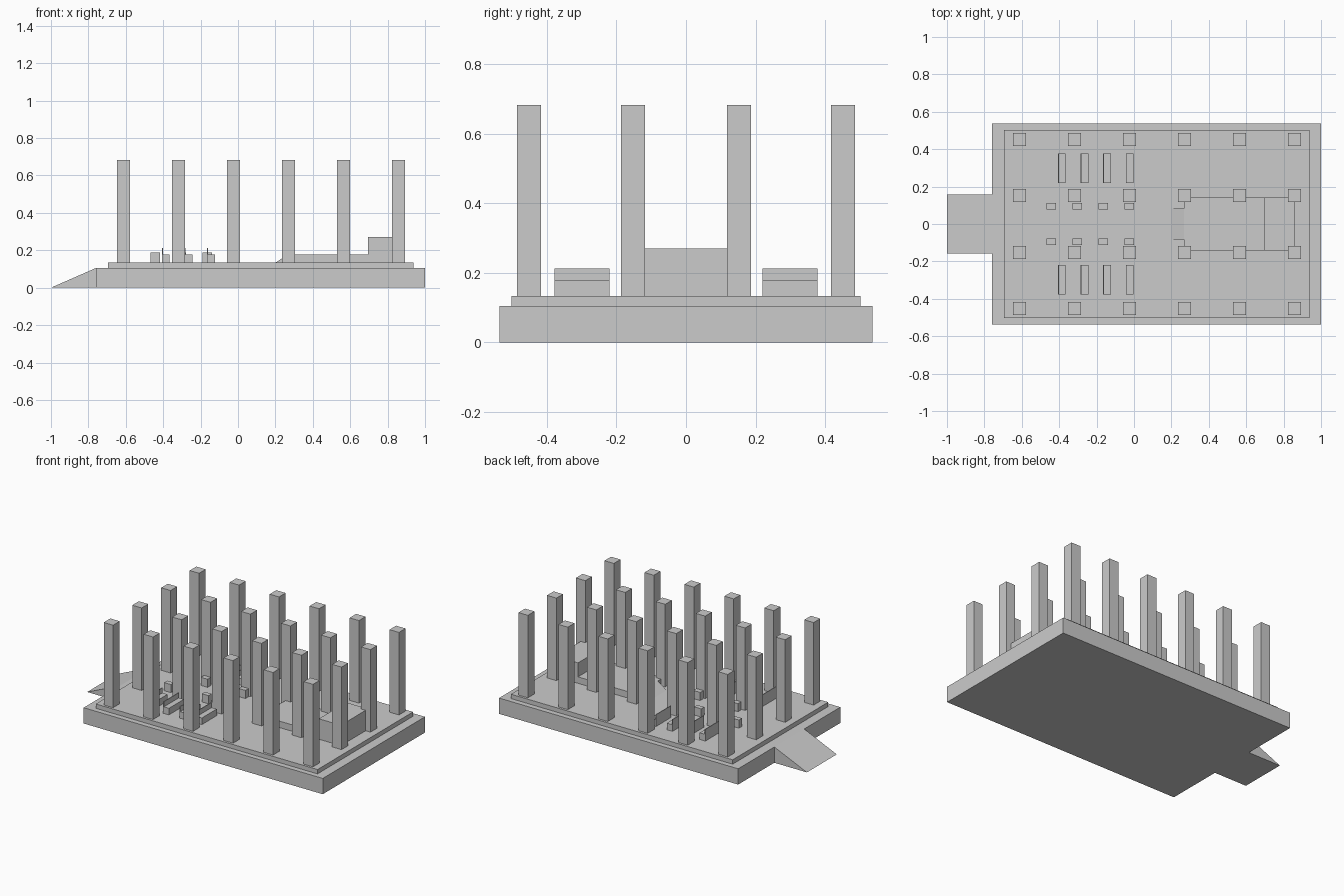
import bpy

if "Cube" in bpy.data.objects:
    bpy.data.objects.remove(bpy.data.objects["Cube"])

FLOOR = 0.134


def mesh(name, verts, faces):
    me = bpy.data.meshes.new(name)
    me.from_pydata(verts, [], faces)
    ob = bpy.data.objects.new(name, me)
    bpy.context.collection.objects.link(ob)
    return ob


def box(name, x0, x1, y0, y1, z0, z1):
    v = [(x, y, z) for z in (z0, z1) for x, y in ((x0, y0), (x1, y0), (x1, y1), (x0, y1))]
    return mesh(name, v, [(3, 2, 1, 0), (4, 5, 6, 7), (0, 1, 5, 4),
                          (1, 2, 6, 5), (2, 3, 7, 6), (3, 0, 4, 7)])


def ramp(name, x0, x1, w, z0, z1):
    # wedge rising towards +x
    v = [(x, y, z) for y in (-w, w) for x, z in ((x0, z0), (x1, z0), (x1, z1))]
    return mesh(name, v, [(0, 1, 2), (5, 4, 3), (0, 3, 4, 1), (1, 4, 5, 2), (2, 5, 3, 0)])


# stepped base and entrance ramp
box("base", -0.76, 1.0, -0.537, 0.537, 0, 0.105)
box("upper_floor", -0.695, 0.937, -0.502, 0.502, 0.105, FLOOR)
ramp("entrance_ramp", -1.0, -0.76, 0.157, 0, 0.105)

# column grid
for i in range(6):
    for y in (-0.452, -0.152, 0.152, 0.452):
        x = -0.613 + 0.2942 * i
        box("column", x - 0.0345, x + 0.0345, y - 0.0345, y + 0.0345, FLOOR, 0.683)

# raised dais with its ramp and high rear block
box("dais", 0.267, 0.695, -0.143, 0.143, FLOOR, 0.177)
box("high_block", 0.695, 0.857, -0.143, 0.143, FLOOR, 0.27)
ramp("dais_ramp", 0.2, 0.267, 0.083, FLOOR, 0.177)

# benches and small aisle pedestals, mirrored across the aisle
for s in (-1, 1):
    for i in range(4):
        x = -0.406 + 0.121 * i
        y0, y1 = sorted((s * 0.22, s * 0.378))
        box("bench_seat", x + 0.004, x + 0.041, y0, y1, FLOOR, 0.178)
        box("bench_back", x - 0.001, x + 0.004, y0, y1, FLOOR, 0.212)
        x = -0.467 + 0.139 * i
        y0, y1 = sorted((s * 0.078, s * 0.111))
        box("pedestal", x, x + 0.05, y0, y1, FLOOR, 0.188)
